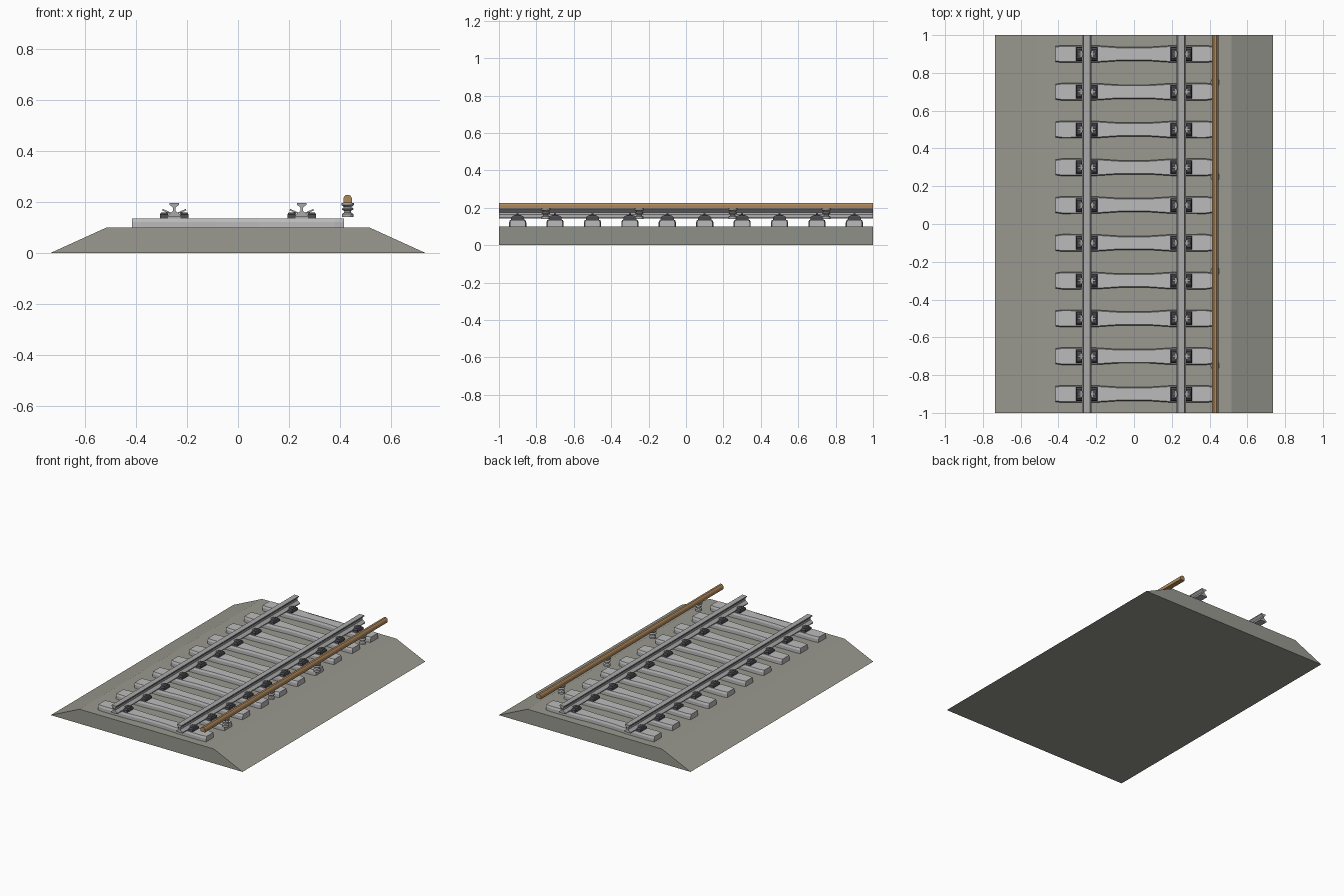
import bpy, bmesh, math
from mathutils import Matrix, Vector

old = bpy.data.objects.get("Cube")
if old:
    bpy.data.objects.remove(old, do_unlink=True)


def material(name, r, g, b):
    m = bpy.data.materials.new(name)
    m.diffuse_color = (r, g, b, 1)
    m.use_nodes = True
    m.node_tree.nodes["Principled BSDF"].inputs["Base Color"].default_value = (r, g, b, 1)
    return m


GRAVEL = material("gravel", 0.32, 0.32, 0.28)
CONCRETE = material("concrete", 0.5, 0.5, 0.5)
STEEL = material("steel", 0.4, 0.4, 0.41)
DARK = material("dark iron", 0.07, 0.07, 0.08)
COPPER = material("copper", 0.43, 0.25, 0.11)
CERAMIC = material("ceramic", 0.42, 0.42, 0.42)


def finish(bm, name, mat):
    bmesh.ops.recalc_face_normals(bm, faces=bm.faces)
    me = bpy.data.meshes.new(name)
    bm.to_mesh(me)
    bm.free()
    me.materials.append(mat)
    ob = bpy.data.objects.new(name, me)
    bpy.context.collection.objects.link(ob)
    return ob


def loft(bm, rings):
    """Join equal-sized rings of points into a closed solid."""
    loops = [[bm.verts.new(p) for p in ring] for ring in rings]
    n = len(loops[0])
    for a, b in zip(loops, loops[1:]):
        for i in range(n):
            j = (i + 1) % n
            bm.faces.new((a[i], a[j], b[j], b[i]))
    bm.faces.new(loops[0])
    bm.faces.new(loops[-1][::-1])


def extrude_y(name, profile, mat, x=0.0):
    bm = bmesh.new()
    loft(bm, [[(x + px, y, pz) for px, pz in profile] for y in (-1, 1)])
    return finish(bm, name, mat)


def mirrored(half):
    return half + [(-px, pz) for px, pz in reversed(half)]


def box(bm, center, size, tilt=0.0):
    mat = (Matrix.Translation(center) @ Matrix.Rotation(tilt, 4, 'Y')
           @ Matrix.Diagonal(Vector((*size, 1))))
    bmesh.ops.create_cube(bm, size=1, matrix=mat)


sleeper_ys = [-0.9 + 0.2 * i for i in range(10)]
rail_xs = {"right": -0.25, "left": 0.25}

# Ballast bed
extrude_y("ballast_bed", mirrored([(0.735, 0), (0.515, 0.1)]), GRAVEL)

# Waisted concrete sleepers
stations = [(0.415, 0.041), (0.38, 0.046), (0.2, 0.045), (0.08, 0.037)]
stations += [(-x, w) for x, w in reversed(stations)]
for i, y in enumerate(sleeper_ys):
    bm = bmesh.new()
    loft(bm, [[(x, y - w, 0.095), (x, y + w, 0.095),
               (x, y + w, 0.122), (x, y + w - 0.005, 0.136),
               (x, y - w + 0.005, 0.136), (x, y - w, 0.122)] for x, w in stations])
    finish(bm, f"sleeper_{i + 1}", CONCRETE)

# Running rails: foot, thin web, flared head
rail_half = [(0.025, 0.143), (0.025, 0.149), (0.006, 0.164), (0.004, 0.176),
             (0.019, 0.19), (0.018, 0.196)]
for side, x in rail_xs.items():
    extrude_y(f"{side}_rail", mirrored(rail_half), STEEL, x)

# Fastenings on both sides of each rail at every sleeper
for side, rx in rail_xs.items():
    pads, clips = bmesh.new(), bmesh.new()
    for y in sleeper_ys:
        box(clips, (rx, y, 0.139), (0.1, 0.07, 0.008))
        for s in (-1, 1):
            cx = rx + s * 0.04
            loft(pads, [[(cx - w, y - d, z), (cx + w, y - d, z),
                         (cx + w, y + d, z), (cx - w, y + d, z)]
                        for w, d, z in ((0.016, 0.036, 0.135), (0.016, 0.034, 0.15),
                                        (0.012, 0.024, 0.158))])
            box(clips, (rx + s * 0.031, y, 0.163), (0.034, 0.011, 0.006), -s * 0.4)
            box(clips, (rx + s * 0.028, y, 0.157), (0.01, 0.03, 0.008))
    finish(pads, f"{side}_rail_clamps", DARK)
    finish(clips, f"{side}_rail_clips", STEEL)

# Round-topped power rail
power_half = [(0.017, 0.196), (0.017, 0.214), (0.013, 0.222), (0.007, 0.227)]
extrude_y("power_rail", mirrored(power_half), COPPER, 0.43)

# Ribbed insulators beneath the power rail
profile = [(0.022, 0.14), (0.022, 0.153), (0.014, 0.158), (0.013, 0.165), (0.023, 0.17),
           (0.023, 0.174), (0.014, 0.18), (0.025, 0.188), (0.025, 0.196)]
for i, y in enumerate((-0.75, -0.25, 0.25, 0.75)):
    bm = bmesh.new()
    angles = [math.tau * k / 16 for k in range(16)]
    loft(bm, [[(0.43 + r * math.cos(a), y + r * math.sin(a), z) for a in angles]
              for r, z in profile])
    finish(bm, f"insulator_{i + 1}", CERAMIC)
